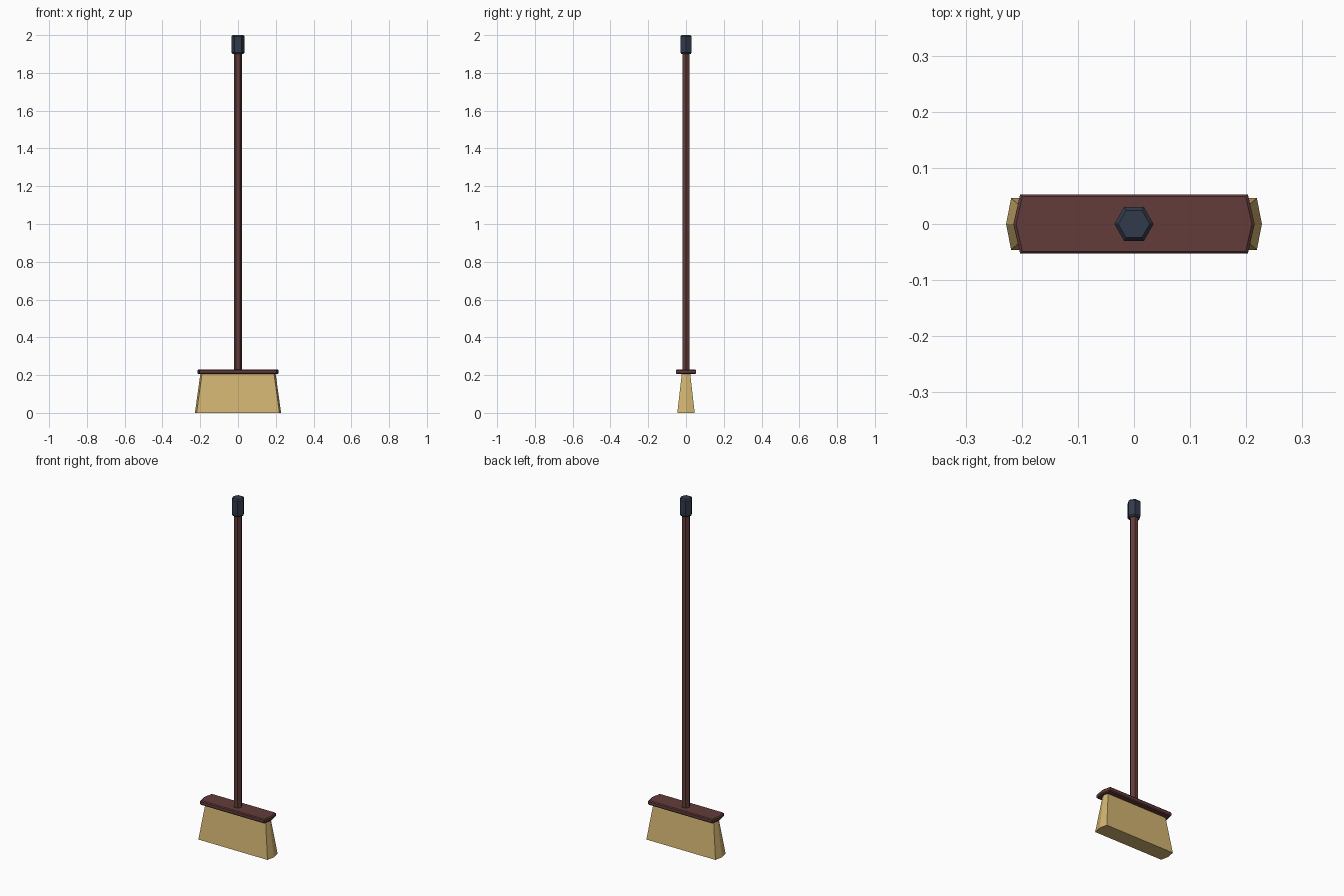
import bpy, bmesh, math

if "Cube" in bpy.data.objects:
    bpy.data.objects.remove(bpy.data.objects["Cube"])


def material(name, rgb):
    m = bpy.data.materials.new(name)
    m.diffuse_color = (*rgb, 1.0)
    m.use_nodes = True
    m.node_tree.nodes["Principled BSDF"].inputs["Base Color"].default_value = m.diffuse_color
    return m


wood = material("dark red wood", (0.125, 0.046, 0.043))
straw = material("straw", (0.64, 0.455, 0.165))
rubber = material("dark blue grip", (0.032, 0.043, 0.070))


def hexagon(r):
    # regular six-sided section with corners on the x axis: tip, corner x, half depth
    return r, r / 2, r * math.sqrt(3) / 2


def loft(name, mat, sections):
    """Stack six-sided sections (z, (tip x, corner x, half depth)) into a closed solid."""
    bm = bmesh.new()
    rings = []
    for z, (tip, cx, d) in sections:
        pts = [(tip, 0), (cx, d), (-cx, d), (-tip, 0), (-cx, -d), (cx, -d)]
        rings.append([bm.verts.new((x, y, z)) for x, y in pts])
    for a, b in zip(rings, rings[1:]):
        for i in range(6):
            j = (i + 1) % 6
            bm.faces.new((a[i], a[j], b[j], b[i]))
    bm.faces.new(rings[0][::-1])
    bm.faces.new(rings[-1])
    bmesh.ops.recalc_face_normals(bm, faces=bm.faces)
    me = bpy.data.meshes.new(name)
    bm.to_mesh(me)
    bm.free()
    me.materials.append(mat)
    ob = bpy.data.objects.new(name, me)
    bpy.context.collection.objects.link(ob)
    return ob


# Flared bristle block
loft("bristles", straw, [(0, (0.228, 0.219, 0.046)), (0.21, (0.199, 0.19, 0.022))])

# Chamfered head board
inner, outer = (0.21, 0.199, 0.049), (0.215, 0.203, 0.053)
loft("head_board", wood, [(0.205, inner), (0.21, outer), (0.225, outer), (0.23, inner)])

# Long hexagonal handle
loft("handle", wood, [(0.225, hexagon(0.022)), (1.91, hexagon(0.022))])

# Grip cap with chamfered ends
loft("grip_cap", rubber, [(1.9, hexagon(0.028)), (1.908, hexagon(0.035)),
                          (1.992, hexagon(0.035)), (2.0, hexagon(0.028))])
